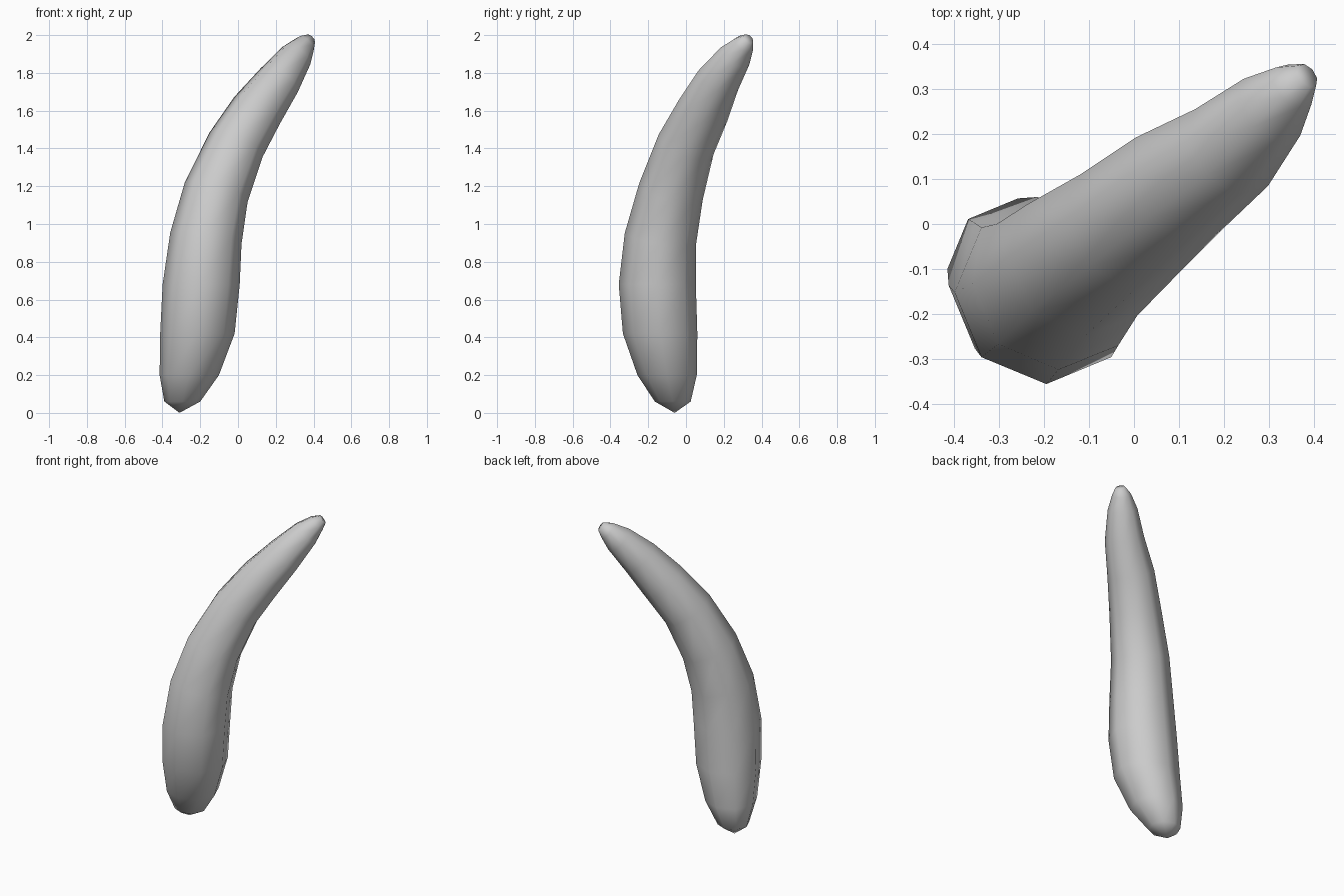
import bpy, bmesh, math
from mathutils import Vector

if "Cube" in bpy.data.objects:
    bpy.data.objects.remove(bpy.data.objects["Cube"])

# Centre line stations, bottom to top: x, y, z, radius
STATIONS = [
    (-0.295, -0.07, 0.06, 0.095),
    (-0.258, -0.10, 0.20, 0.157),
    (-0.215, -0.137, 0.42, 0.197),
    (-0.195, -0.152, 0.68, 0.204),
    (-0.17, -0.135, 0.925, 0.191),
    (-0.115, -0.08, 1.17, 0.174),
    (-0.01, 0.0, 1.42, 0.155),
    (0.10, 0.09, 1.60, 0.141),
    (0.217, 0.17, 1.76, 0.118),
    (0.307, 0.26, 1.89, 0.089),
    (0.355, 0.307, 1.952, 0.057),
    (0.385, 0.33, 1.98, 0.03),
]
SIDES = 8
LEVEL_RINGS = 4  # lower rings stay horizontal

bm = bmesh.new()
centres = [Vector(s[:3]) for s in STATIONS]
rings = []
for i, c in enumerate(centres):
    # Upper rings lean with the path
    tangent = centres[min(i + 1, len(centres) - 1)] - centres[max(i - 1, 0)]
    if i < LEVEL_RINGS:
        tangent = Vector((0, 0, 1))
    turn = Vector((0, 0, 1)).rotation_difference(tangent.normalized())
    r = STATIONS[i][3]
    angles = [2 * math.pi * k / SIDES for k in range(SIDES)]
    rings.append([bm.verts.new(c + turn @ Vector((r * math.cos(a), r * math.sin(a), 0)))
                  for a in angles])

# Curved body skin
for lo, hi in zip(rings, rings[1:]):
    for k in range(SIDES):
        n = (k + 1) % SIDES
        bm.faces.new((lo[k], lo[n], hi[n], hi[k]))

# Pointed foot and blunt tip
foot = bm.verts.new((-0.31, -0.06, 0.0))
for k in range(SIDES):
    bm.faces.new((foot, rings[0][(k + 1) % SIDES], rings[0][k]))
bm.faces.new(rings[-1])
bmesh.ops.recalc_face_normals(bm, faces=bm.faces)

mesh = bpy.data.meshes.new("curved_body")
bm.to_mesh(mesh)
bm.free()
for p in mesh.polygons:
    p.use_smooth = True
body = bpy.data.objects.new("curved_body", mesh)
bpy.context.collection.objects.link(body)
